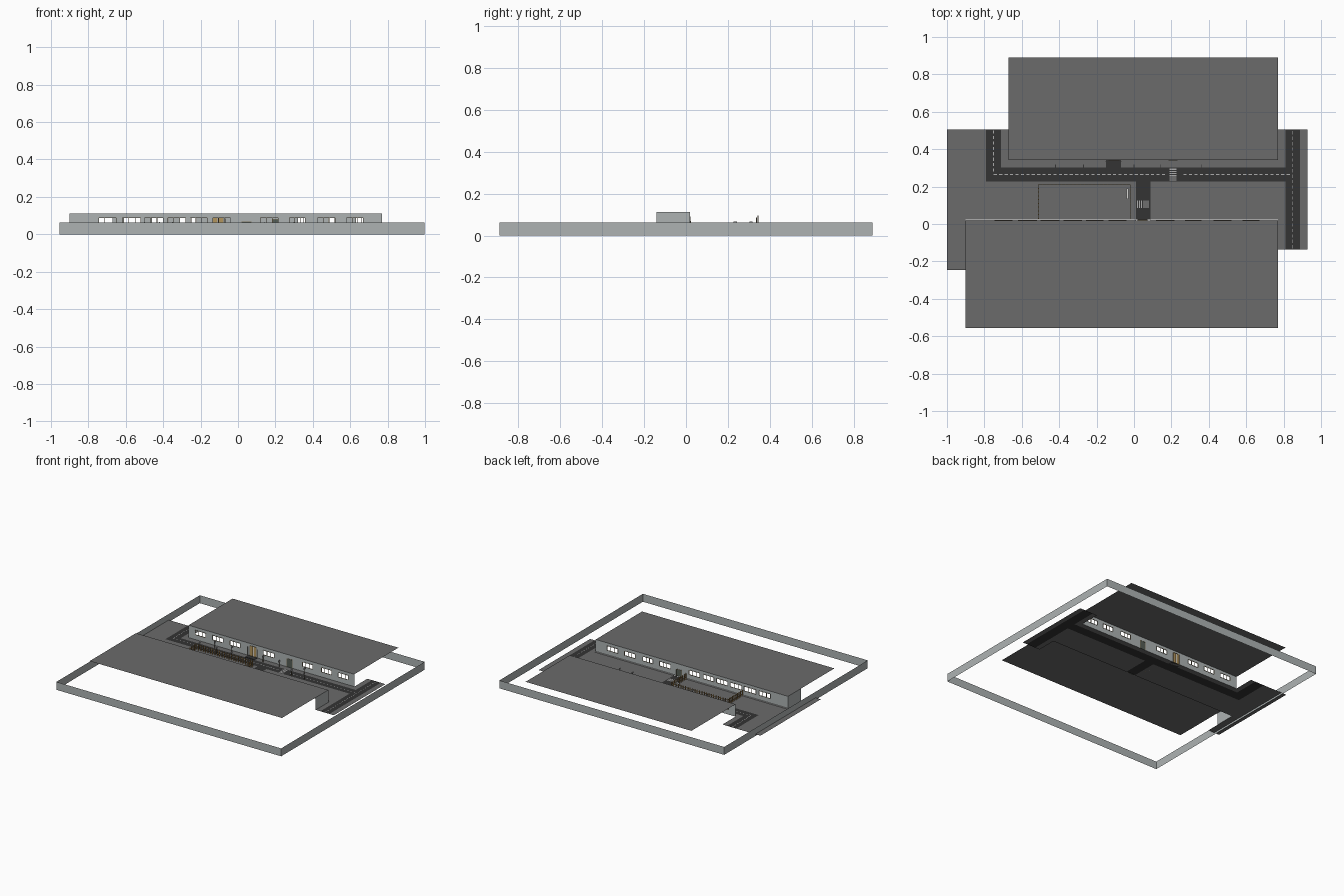
import bpy, bmesh

if "Cube" in bpy.data.objects:
    bpy.data.objects.remove(bpy.data.objects["Cube"])

def mat(name, r, g, b):
    m = bpy.data.materials.new(name)
    m.diffuse_color = (r, g, b, 1)
    m.use_nodes = True
    m.node_tree.nodes["Principled BSDF"].inputs["Base Color"].default_value = m.diffuse_color
    return m

WALL = mat("wall_grey", .42, .45, .45)
PAVE = mat("paving_grey", .145, .145, .145)
ROAD = mat("asphalt", .033, .033, .033)
LINE = mat("marking_grey", .42, .42, .42)
FRAME = mat("frame_brown", .22, .18, .11)
TAN = mat("door_tan", .45, .30, .11)
GREEN = mat("door_dark_green", .09, .11, .09)
ORANGE = mat("post_orange", .45, .26, .08)
WHITE = mat("off_white", .7, .7, .68)

GZ, TOP = .015, .112          # ground and roof heights

def finish(name, bm, m):
    me = bpy.data.meshes.new(name)
    bm.to_mesh(me)
    bm.free()
    me.materials.append(m)
    ob = bpy.data.objects.new(name, me)
    bpy.context.collection.objects.link(ob)
    return ob

def quad(bm, pts):
    bm.faces.new([bm.verts.new(p) for p in pts])

def plates(name, rects, z, m):
    """Flat horizontal rectangles (x0, x1, y0, y1)."""
    bm = bmesh.new()
    for a, b, c, d in rects:
        quad(bm, [(a, c, z), (b, c, z), (b, d, z), (a, d, z)])
    return finish(name, bm, m)

def boxes(name, items, m):
    """Boxes (x0, x1, y0, y1, z0, z1)."""
    bm = bmesh.new()
    for a, b, c, d, e, f in items:
        vs = bmesh.ops.create_cube(bm, size=1)["verts"]
        for v in vs:
            v.co = (a if v.co.x < 0 else b, c if v.co.y < 0 else d, e if v.co.z < 0 else f)
    return finish(name, bm, m)

# ---- boundary ring of thin upright walls
bm = bmesh.new()
ring = [(-.955, -.89), (.998, -.89), (.998, .89), (-.955, .89)]
for i in range(4):
    p, q = ring[i], ring[(i + 1) % 4]
    quad(bm, [(*p, 0), (*q, 0), (*q, .062), (*p, .062)])
finish("boundary_wall", bm, WALL)

# ---- paving around the roads
plates("pavement", [
    (-1, -.79, .02, .505), (-1, -.9, -.245, .02), (-.71, -.67, .303, .505),
    (-.67, .77, .303, .343), (.77, .81, .303, .505), (.888, .927, -.135, .505),
    (.77, .81, -.135, .227), (.088, .77, .02, .227), (-.79, .01, .02, .227)], GZ, PAVE)

# ---- roads
plates("roads", [
    (-.79, -.71, .227, .505), (-.71, .81, .227, .303), (.81, .888, -.135, .505),
    (.01, .088, .025, .227)], GZ, ROAD)
boxes("entrance_ramp", [(-.15, -.07, .303, .342, GZ, GZ + .003)], ROAD)

# ---- road markings: dashed centre lines and zebra crossings
dash, t = [], .0022
x = -.75
while x < .84:
    if not .17 < x < .24:
        dash.append((x, x + .017, .265 - t, .265 + t))
    x += .029
for cx, y0 in ((-.752, .28), (.849, -.13)):
    y = y0
    while y < .485:
        dash.append((cx - t, cx + t, y, y + .017))
        y += .029
dash += [(.19, .228, .232 + i * .0115, .238 + i * .0115) for i in range(6)]
dash += [(.015 + i * .0115, .021 + i * .0115, .085, .125) for i in range(6)]
plates("road_markings", dash, GZ + .001, LINE)

# ---- building fronts, with real openings
W0, W1 = .054, .089

def facade(name, x0, x1, y, windows, doors):
    holes = [(a, b, W0, W1) for a, b in windows] + [(a, b, GZ, h) for a, b, h in doors]
    xs = sorted({x0, x1, *[v for h in holes for v in h[:2]]})
    zs = sorted({GZ, TOP, *[v for h in holes for v in h[2:]]})
    bm = bmesh.new()
    for a, b in zip(xs, xs[1:]):
        for c, d in zip(zs, zs[1:]):
            mx, mz = (a + b) / 2, (c + d) / 2
            if not any(h[0] < mx < h[1] and h[2] < mz < h[3] for h in holes):
                quad(bm, [(a, y, c), (b, y, c), (b, y, d), (a, y, d)])
    bmesh.ops.remove_doubles(bm, verts=bm.verts, dist=1e-5)
    finish(name, bm, WALL)
    # window frames with two mullions
    w, bars = .0012, []
    for a, b in windows:
        for k in range(4):
            cx = a + (b - a) * k / 3
            bars.append((cx - w, cx + w, y - .002, y + .002, W0, W1))
        for z in (W0, W1):
            bars.append((a, b, y - .002, y + .002, z - w, z + w))
    for a, b, h in doors:
        bars += [(a - w, a + w, y - .003, y + .003, GZ, h), (b - w, b + w, y - .003, y + .003, GZ, h),
                 (a, b, y - .003, y + .003, h - w, h + w)]
    boxes(name + "_frames", bars, FRAME)

south = [(-.745, -.65), (-.62, -.52), (-.50, -.40), (-.375, -.28), (-.255, -.165),
         (-.135, -.04), (.12, .215), (.275, .36), (.425, .52), (.58, .67)]
north = [(-.61, -.52), (-.46, -.37), (-.31, -.22), (-.02, .075), (.32, .41), (.485, .575), (.63, .72)]
facade("south_front", -.9, .77, .02, south, [(.02, .07, .068)])
facade("north_front", -.67, .77, .343, north, [(-.135, -.08, .095), (.185, .232, .08)])

# ---- doors
boxes("south_door", [(.021, .069, .018, .021, GZ, .067)], GREEN)
boxes("north_main_door", [(-.134, -.109, .341, .344, GZ, .094), (-.106, -.081, .341, .344, GZ, .094)], TAN)
boxes("north_side_door", [(.186, .231, .341, .344, GZ, .079)], GREEN)

# ---- short return walls of the south building
bm = bmesh.new()
for x in (-.9, .77):
    quad(bm, [(x, -.14, GZ), (x, .02, GZ), (x, .02, TOP), (x, -.14, TOP)])
finish("south_side_walls", bm, WALL)

# ---- roofs
plates("roofs", [(-.9, .77, -.555, .02), (-.67, .77, .343, .89)], TOP, PAVE)

# ---- kerb at the foot of the south front
boxes("kerb", [(-.9, .01, .02, .028, GZ, GZ + .004), (.088, .77, .02, .028, GZ, GZ + .004)], LINE)

# ---- yard fence: posts and rails
posts, rails = [], []
runs = [((-.51, .03), (-.51, .21)), ((-.51, .21), (-.02, .21)), ((-.02, .03), (-.02, .21))]
for (ax, ay), (bx, by) in runs:
    n = round((abs(bx - ax) + abs(by - ay)) / .02)
    for i in range(n + 1):
        px, py = ax + (bx - ax) * i / n, ay + (by - ay) * i / n
        posts.append((px - .0025, px + .0025, py - .0025, py + .0025, GZ, .061))
    for z in (.03, .05):
        rails.append((ax - .0012, bx + .0012, ay - .0012, by + .0012, z, z + .003))
boxes("fence_posts", posts, ORANGE)
boxes("fence_rails", rails, FRAME)

# ---- yard bench
boxes("bench", [(-.041, -.029, .135, .19, .026, .03), (-.031, -.029, .135, .19, .03, .045),
                (-.04, -.03, .138, .142, GZ, .026), (-.04, -.03, .183, .187, GZ, .026)], WHITE)

# ---- roadside sign posts and entrance posts
poles, signs = [], []
for y, xs in ((.31, (-.42, -.27, 0, .14, .36)), (.235, (-.50, -.35, -.22, .30, .41))):
    for x in xs:
        poles.append((x - .0015, x + .0015, y - .0015, y + .0015, GZ, .06))
        signs.append((x - .002, x + .002, y - .008, y + .008, .053, .066))
for x in (-.152, -.068):
    poles.append((x - .0015, x + .0015, .334, .338, GZ, .085))
boxes("sign_posts", poles, FRAME)
boxes("sign_plates", signs, LINE)
